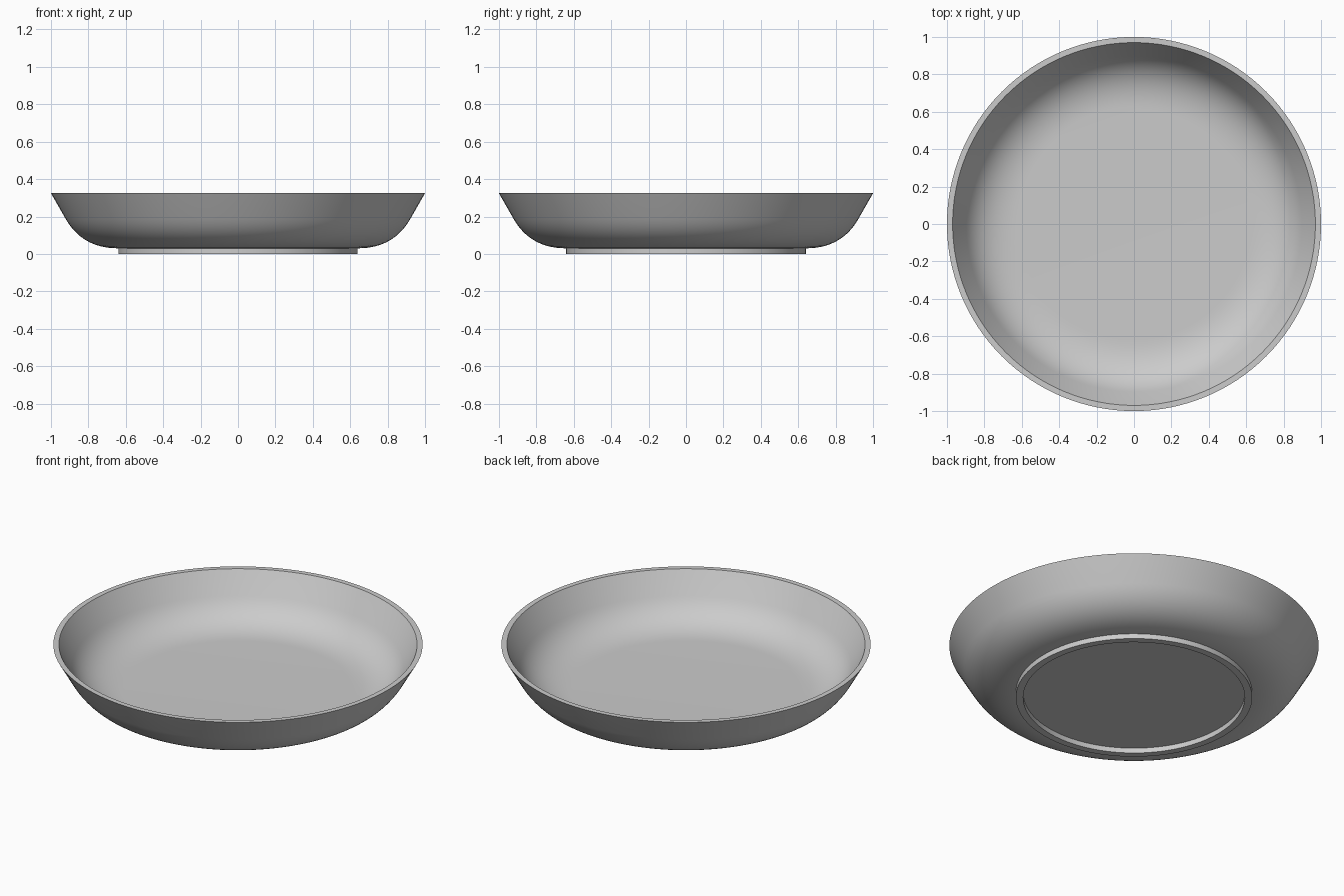
import bpy
import bmesh
import math
from mathutils import Vector

cube = bpy.data.objects.get("Cube")
if cube:
    bpy.data.objects.remove(cube, do_unlink=True)

SEGMENTS = 128
FOOT_TOP = 0.03

glaze = bpy.data.materials.new("grey_glaze")
glaze.use_nodes = True
grey = (0.6, 0.6, 0.6, 1)
glaze.diffuse_color = grey
glaze.node_tree.nodes["Principled BSDF"].inputs["Base Color"].default_value = grey


def bend(start, corner, end, steps=14):
    """Rounded wall: a quadratic curve through a corner point."""
    a, b, c = Vector(start), Vector(corner), Vector(end)
    ts = [i / steps for i in range(steps + 1)]
    return [tuple(a * (1 - t) ** 2 + b * 2 * t * (1 - t) + c * t * t) for t in ts]


def lathe(name, profile):
    """Turn a (radius, height) profile around the z axis."""
    bm = bmesh.new()
    verts = [bm.verts.new((r, 0, z)) for r, z in profile]
    edges = [bm.edges.new(pair) for pair in zip(verts, verts[1:])]
    bmesh.ops.spin(bm, geom=verts + edges, cent=(0, 0, 0), axis=(0, 0, 1),
                   angle=math.tau, steps=SEGMENTS, use_duplicate=False)
    bmesh.ops.remove_doubles(bm, verts=bm.verts, dist=0.0001)
    bmesh.ops.recalc_face_normals(bm, faces=bm.faces)
    mesh = bpy.data.meshes.new(name)
    bm.to_mesh(mesh)
    bm.free()
    mesh.materials.append(glaze)
    obj = bpy.data.objects.new(name, mesh)
    bpy.context.collection.objects.link(obj)
    bpy.ops.object.select_all(action='DESELECT')
    obj.select_set(True)
    bpy.context.view_layer.objects.active = obj
    bpy.ops.object.shade_smooth_by_angle(angle=math.radians(30))
    return obj


# Dish: underside, outer wall, flat rim, inner wall and floor, with the
# foot ring turned in the same profile
foot = [(0, FOOT_TOP), (0.6, FOOT_TOP), (0.6, 0), (0.64, 0), (0.64, FOOT_TOP)]
outer = bend((0.641, FOOT_TOP), (0.83, FOOT_TOP), (0.92, 0.185))
rim = [(1.0, 0.325), (0.97, 0.325)]
inner = bend((0.62, 0.056), (0.815, 0.056), (0.897, 0.198))
lathe("dish", foot + outer + rim + inner[::-1] + [(0, 0.056)])
